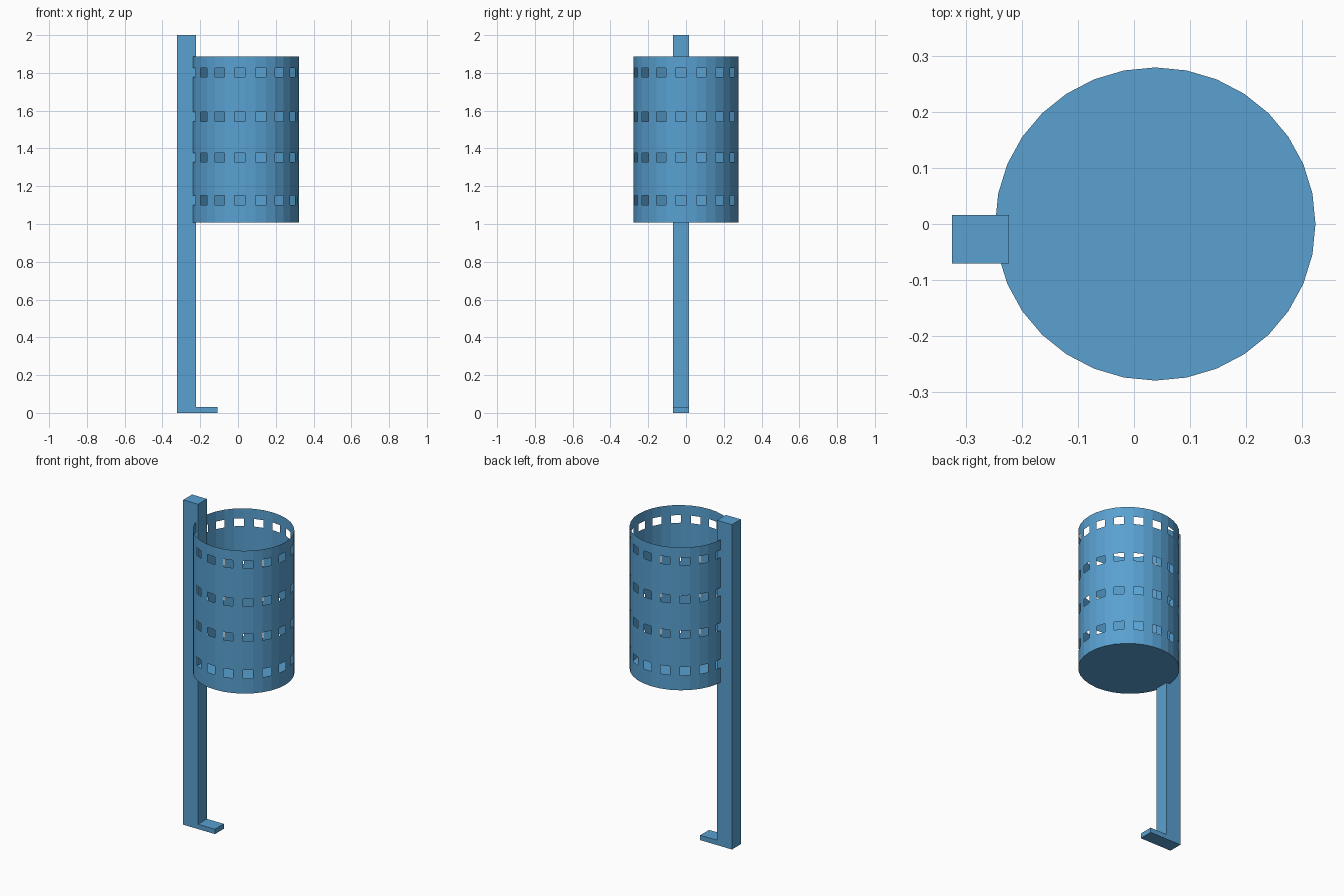
import bpy, bmesh, math

if "Cube" in bpy.data.objects:
    bpy.data.objects.remove(bpy.data.objects["Cube"])

# Blue paint
blue = bpy.data.materials.new("blue_paint")
blue.diffuse_color = (0.10, 0.355, 0.64, 1)
blue.use_nodes = True
blue.node_tree.nodes["Principled BSDF"].inputs["Base Color"].default_value = blue.diffuse_color

def make_object(name, bm):
    bmesh.ops.recalc_face_normals(bm, faces=bm.faces)
    mesh = bpy.data.meshes.new(name)
    bm.to_mesh(mesh)
    bm.free()
    mesh.materials.append(blue)
    obj = bpy.data.objects.new(name, mesh)
    bpy.context.collection.objects.link(obj)
    return obj

# Post with foot: L profile in x/z, extruded along y
bm = bmesh.new()
profile = [(-0.324, 0), (-0.108, 0), (-0.108, 0.03), (-0.223, 0.03), (-0.223, 2), (-0.324, 2)]
face = bm.faces.new([bm.verts.new((x, -0.07, z)) for x, z in profile])
ext = bmesh.ops.extrude_face_region(bm, geom=[face])
bmesh.ops.translate(bm, vec=(0, 0.086, 0),
                    verts=[v for v in ext["geom"] if isinstance(v, bmesh.types.BMVert)])
make_object("post_with_foot", bm)

# Basket: thin 32-sided open drum, every second panel left open in four bands
SIDES, CX, RX, RY = 32, 0.038, 0.2855, 0.279
levels = [1.008, 1.10, 1.152, 1.328, 1.376, 1.543, 1.592, 1.778, 1.825, 1.887]
bm = bmesh.new()
rings = []
for z in levels:
    angles = [2 * math.pi * i / SIDES for i in range(SIDES)]
    rings.append([bm.verts.new((CX + RX * math.cos(a), RY * math.sin(a), z)) for a in angles])
for k in range(len(levels) - 1):
    for i in range(SIDES):
        if k % 2 == 1 and i % 2 == 1:
            continue  # window
        j = (i + 1) % SIDES
        bm.faces.new((rings[k][i], rings[k][j], rings[k + 1][j], rings[k + 1][i]))
# Basket floor
bm.faces.new(rings[0][::-1])
make_object("basket", bm)
